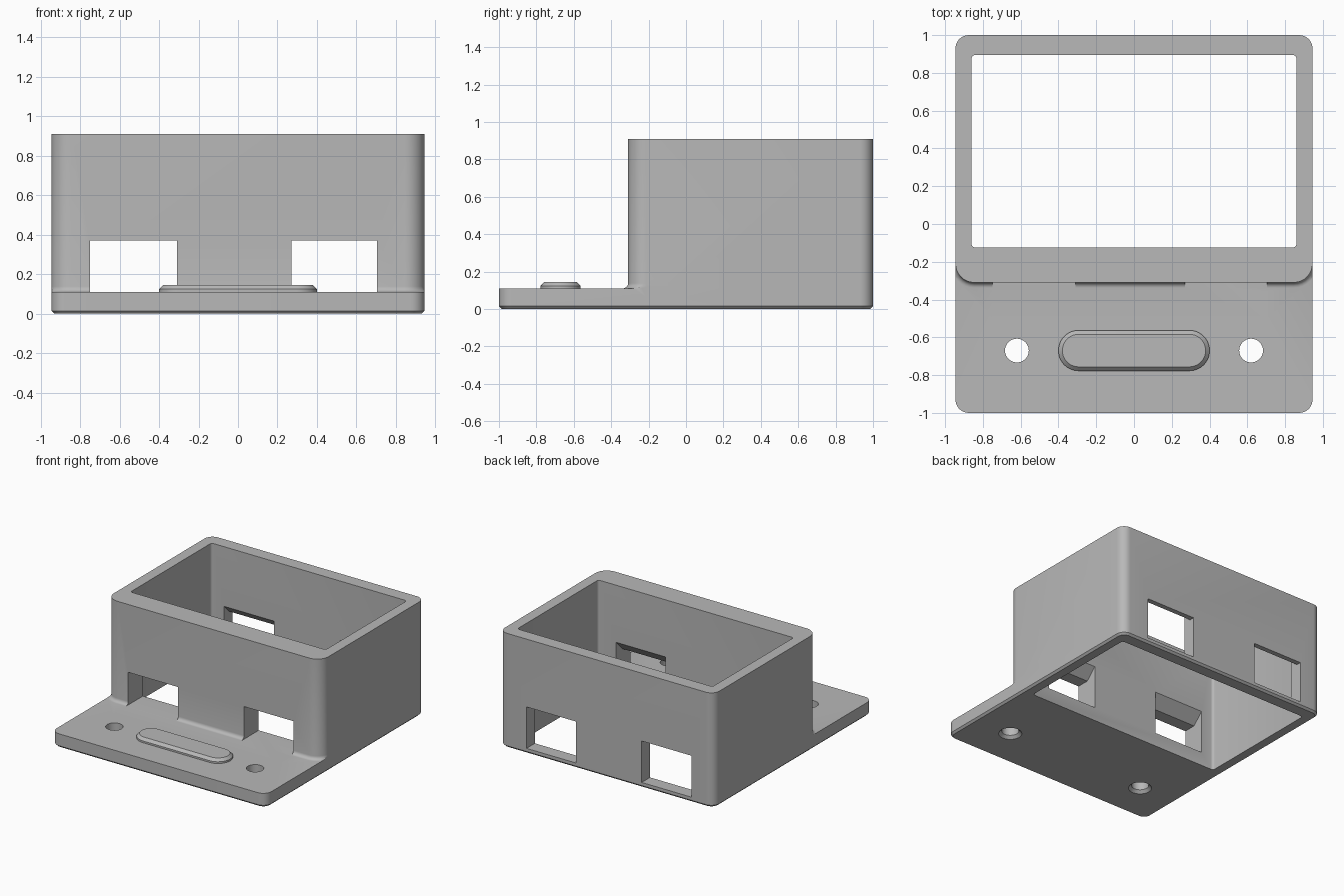
import bpy, bmesh, math

cube = bpy.data.objects.get("Cube")
if cube:
    bpy.data.objects.remove(cube, do_unlink=True)

# Single plain grey material
grey = bpy.data.materials.new("plain_grey")
grey.use_nodes = True
colour = (0.48, 0.48, 0.48, 1)
grey.diffuse_color = colour
grey.node_tree.nodes["Principled BSDF"].inputs["Base Color"].default_value = colour


def rounded(x0, x1, y0, y1, front_r, back_r, n=8):
    """Counter-clockwise rounded rectangle outline."""
    corners = [(x0, y0, 1, 1, front_r, 180), (x1, y0, -1, 1, front_r, 270),
               (x1, y1, -1, -1, back_r, 0), (x0, y1, 1, -1, back_r, 90)]
    pts = []
    for x, y, sx, sy, r, start in corners:
        for i in range(n + 1):
            a = math.radians(start + 90 * i / n)
            pts.append((x + sx * r + r * math.cos(a), y + sy * r + r * math.sin(a)))
    return pts


def circle(x, y, r, n=32):
    return [(x + r * math.cos(2 * math.pi * i / n), y + r * math.sin(2 * math.pi * i / n))
            for i in range(n)]


def loft(name, rings):
    """Closed solid through rings of 3D points."""
    bm = bmesh.new()
    loops = [[bm.verts.new(p) for p in ring] for ring in rings]
    n = len(loops[0])
    for a, b in zip(loops, loops[1:]):
        for i in range(n):
            j = (i + 1) % n
            bm.faces.new((a[i], a[j], b[j], b[i]))
    bm.faces.new(loops[0][::-1])
    bm.faces.new(loops[-1])
    bmesh.ops.recalc_face_normals(bm, faces=bm.faces)
    mesh = bpy.data.meshes.new(name)
    bm.to_mesh(mesh)
    bm.free()
    mesh.materials.append(grey)
    obj = bpy.data.objects.new(name, mesh)
    bpy.context.collection.objects.link(obj)
    return obj


def at(outline, z):
    return [(x, y, z) for x, y in outline]


def combine(target, other, operation):
    other.hide_render = True
    mod = target.modifiers.new(operation, 'BOOLEAN')
    mod.operation, mod.solver, mod.object = operation, 'EXACT', other
    bpy.context.view_layer.objects.active = target
    bpy.ops.object.modifier_apply(modifier=mod.name)
    bpy.data.objects.remove(other, do_unlink=True)


W, PLATE, TOP = 0.945, 0.11, 0.91
FRONT = -0.31

# Base plate with a chamfered lower edge
c = 0.015
housing = loft("housing", [
    at(rounded(-W + c, W - c, -1 + c, 1 - c, 0.07 - c, 0.07 - c), 0),
    at(rounded(-W, W, -1, 1, 0.07, 0.07), c),
    at(rounded(-W, W, -1, 1, 0.07, 0.07), PLATE)])

# Upright box
wall = rounded(-W, W, FRONT, 1, 0.1, 0.07)
combine(housing, loft("box", [at(wall, 0.06), at(wall, TOP)]), 'UNION')

# Fillet where the box front meets the plate
r, rings = 0.028, []
for k in range(6):
    t = math.pi / 2 * k / 5
    o = r * (1 - math.sin(t))
    ring = rounded(-W - o, W + o, FRONT - o, 0, 0.1 + o, 0.02)
    rings.append([(max(-W, min(W, x)), y, PLATE + r * (1 - math.cos(t))) for x, y in ring])
combine(housing, loft("fillet", rings), 'UNION')

# Opening right through the box
hole = rounded(-0.86, 0.86, -0.125, 0.895, 0.02, 0.02, 4)
combine(housing, loft("opening", [at(hole, -0.1), at(hole, 1.1)]), 'DIFFERENCE')

# Windows in the front and back walls, their tops flared on the inside
front_cut = [(-0.5, PLATE), (-0.5, 0.37), (-0.21, 0.37), (-0.1, 0.48), (-0.1, PLATE)]
back_cut = [(1.1, 0.04), (1.1, 0.37), (0.96, 0.37), (0.87, 0.46), (0.87, 0.04)]
for x0, x1 in ((-0.75, -0.31), (0.27, 0.705)):
    for profile in (front_cut, back_cut):
        cutter = loft("window", [[(x, y, z) for y, z in profile] for x in (x0, x1)])
        combine(housing, cutter, 'DIFFERENCE')

# Screw holes, countersunk underneath
for x in (-0.62, 0.62):
    levels = ((0.105, -0.02), (0.063, 0.022), (0.063, 0.2))
    cutter = loft("screw_hole", [at(circle(x, -0.67, rad), z) for rad, z in levels])
    combine(housing, cutter, 'DIFFERENCE')


# Raised pill-shaped pad with a chamfered top
def pill(inset):
    h = 0.107 - inset
    return rounded(-0.4 + inset, 0.4 - inset, -0.67 - h, -0.67 + h, h - 0.001, h - 0.001, 12)


pad = loft("raised_pad", [at(pill(0), 0.1), at(pill(0), 0.124), at(pill(0.021), 0.145)])

# Smooth curves, crisp edges
for obj in (housing, pad):
    bpy.ops.object.select_all(action='DESELECT')
    obj.select_set(True)
    bpy.context.view_layer.objects.active = obj
    bpy.ops.object.shade_smooth_by_angle(angle=math.radians(30))
